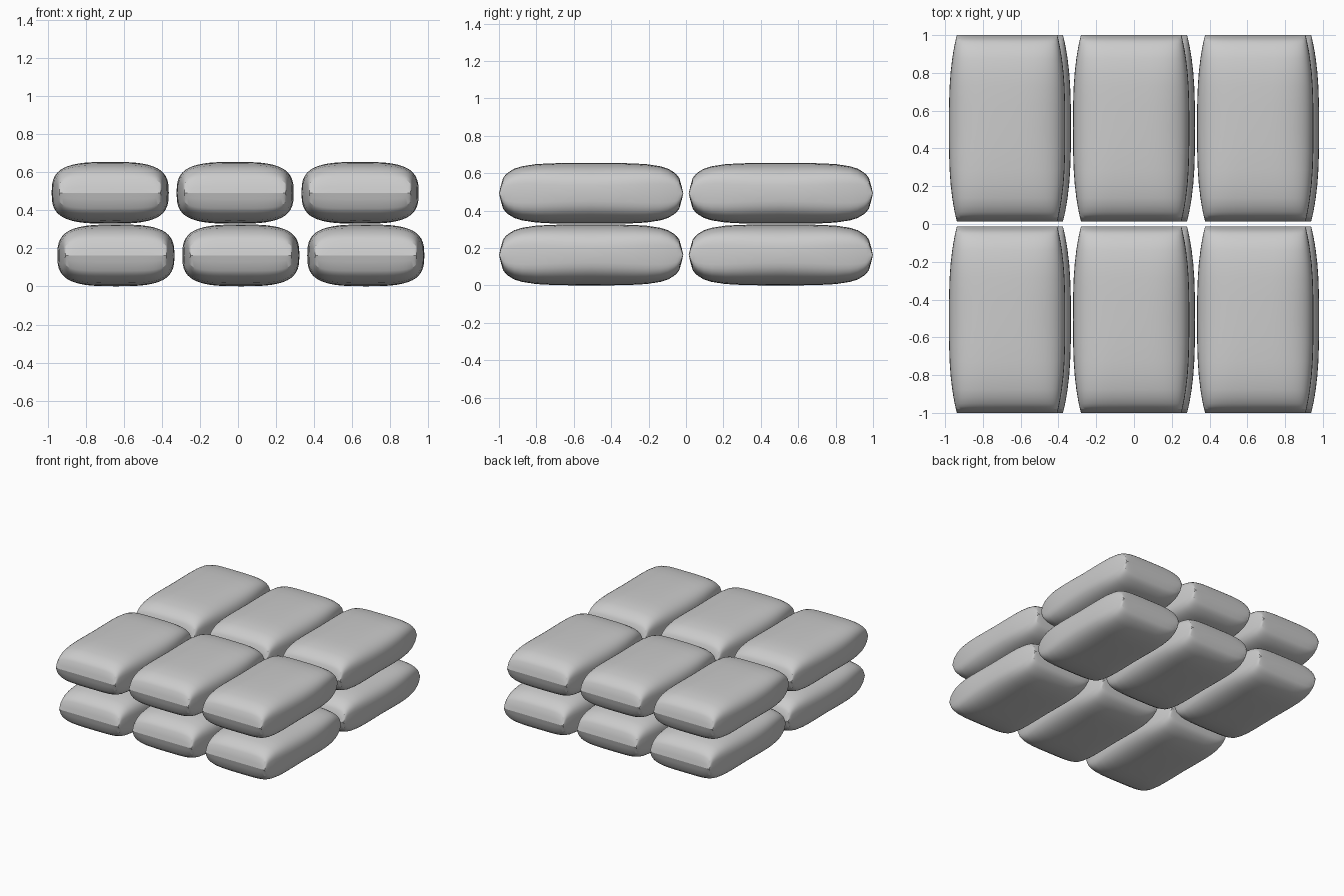
import bpy, bmesh, math

if "Cube" in bpy.data.objects:
    bpy.data.objects.remove(bpy.data.objects["Cube"])

HALF_W, HALF_L, HALF_H = 0.308, 0.4925, 0.1625
SEG = 48
# side profile of a bag: (fraction of half length, fraction of half height)
PROFILE = [(1, 0), (.985, .2), (.957, .5), (.93, .61), (.9, .69), (.835, .81),
           (.75, .89), (.6, .96), (.45, .985), (.25, 1), (0, 1)]


def spow(c, p):
    return math.copysign(abs(c) ** p, c)


def bag_mesh():
    bm = bmesh.new()
    stations = [(-v, h) for v, h in PROFILE] + PROFILE[-2::-1]
    rings = []
    for v, h in stations:
        w = HALF_W - 0.042 * abs(v) ** 3       # sides bulge in plan
        e = 2 / (3 + 1.5 * v * v)              # squarer towards the ends
        ring = []
        for i in range(SEG):
            a = 2 * math.pi * i / SEG
            ring.append(bm.verts.new((w * spow(math.cos(a), e), v * HALF_L,
                                      HALF_H * h * spow(math.sin(a), e))))
        rings.append(ring)
    for r0, r1 in zip(rings, rings[1:]):
        for i in range(SEG):
            j = (i + 1) % SEG
            bm.faces.new((r0[i], r0[j], r1[j], r1[i]))
    # close the end seams
    bmesh.ops.remove_doubles(bm, verts=bm.verts, dist=1e-5)
    bmesh.ops.recalc_face_normals(bm, faces=bm.faces)
    me = bpy.data.meshes.new("sandbag")
    bm.to_mesh(me)
    bm.free()
    return me


# two layers of 3 x 2 bags, the layers slightly shifted against each other
mesh = bag_mesh()
for layer, (z, shift) in enumerate([(0.1635, 0.015), (0.4925, -0.015)]):
    for col in (-1, 0, 1):
        for row in (-1, 1):
            ob = bpy.data.objects.new(f"sandbag_{layer}_{col + 1}_{(row + 1) // 2}", mesh.copy())
            ob.location = (col * 0.657 + shift, row * 0.507, z)
            bpy.context.collection.objects.link(ob)
            bpy.context.view_layer.objects.active = ob
            ob.select_set(True)
bpy.ops.object.shade_smooth_by_angle(angle=math.radians(25))
